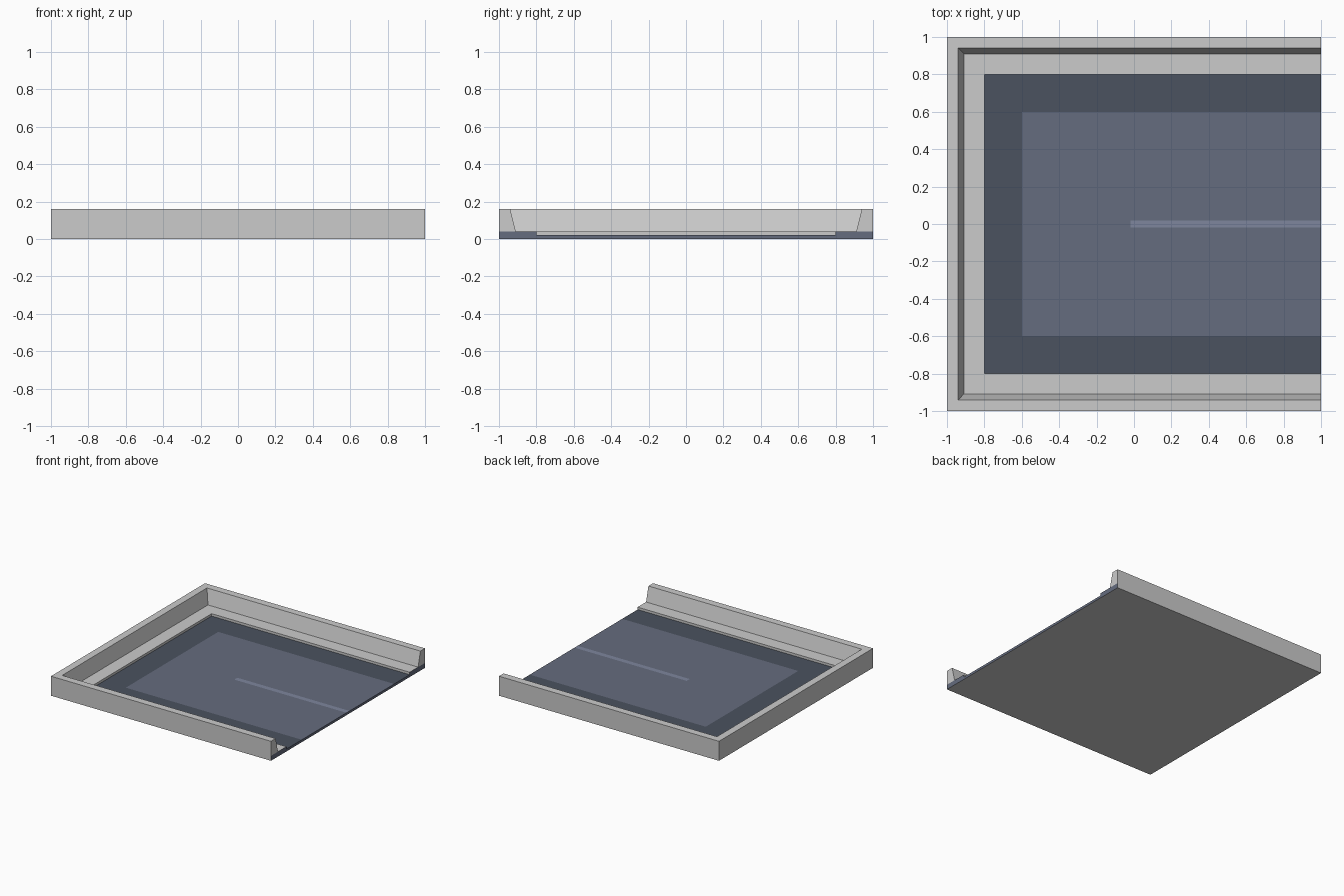
import bpy

if "Cube" in bpy.data.objects:
    bpy.data.objects.remove(bpy.data.objects["Cube"])

# Stepped cross-section: (inset from the outer edge, height)
PROFILE = [(0, 0), (0, 0.16), (0.06, 0.16), (0.09, 0.04), (0.2, 0.04), (0.2, 0.02)]
FLOOR_Z = 0.02


def material(name, rgb):
    mat = bpy.data.materials.new(name)
    mat.diffuse_color = (*rgb, 1)
    mat.use_nodes = True
    mat.node_tree.nodes["Principled BSDF"].inputs["Base Color"].default_value = mat.diffuse_color
    return mat


def build(name, polygons, mat=None):
    verts, faces, index = [], [], {}
    for poly in polygons:
        face = []
        for p in poly:
            key = tuple(round(c, 4) for c in p)
            if key not in index:
                index[key] = len(verts)
                verts.append(key)
            face.append(index[key])
        faces.append(face)
    mesh = bpy.data.meshes.new(name)
    mesh.from_pydata(verts, [], faces)
    mesh.update()
    if mat:
        mesh.materials.append(mat)
    obj = bpy.data.objects.new(name, mesh)
    bpy.context.collection.objects.link(obj)
    return obj


def ring(inset, z):
    """U-shaped path around the three closed sides."""
    r = 1 - inset
    return [(1, -r, z), (-r, -r, z), (-r, r, z), (1, r, z)]


def band(a, b):
    """Faces joining two U-shaped rings."""
    return [(b[i], b[i + 1], a[i + 1], a[i]) for i in range(3)]


def flat(points):
    return [(x, y, FLOOR_Z) for x, y in points]


slate = material("slate_blue", (0.13, 0.15, 0.21))
dark = material("dark_slate", (0.07, 0.085, 0.115))
pale = material("pale_blue", (0.21, 0.24, 0.34))

# Raised surround: walls, ledge, underside and the wall ends
rings = [ring(*p) for p in PROFILE]
surround = [f for a, b in zip(rings, rings[1:]) for f in band(a, b)]
surround.append(rings[0])
wall_end = [(1, 1 - d, z) for d, z in [(0, 0.04)] + PROFILE[1:4]]
surround.append(wall_end)
surround.append([(x, -y, z) for x, y, z in reversed(wall_end)])
build("surround", surround)

# Blue base edge on the open side
half = [(1, 1, 0), (1, 1, 0.04), (1, 0.8, 0.04), (1, 0.8, FLOOR_Z)]
build("open_edge", [half + [(x, -y, z) for x, y, z in reversed(half)]], slate)

# Dark border around the recessed floor
build("floor_border", band(ring(0.2, FLOOR_Z), ring(0.4, FLOOR_Z)), dark)

# Floor panel, notched for the flush stripe
build("floor_panel", [flat([(1, -0.6), (1, -0.02), (-0.02, -0.02), (-0.02, 0.02),
                            (1, 0.02), (1, 0.6), (-0.6, 0.6), (-0.6, -0.6)])[::1]], slate)
build("centre_stripe", [flat([(-0.02, -0.02), (1, -0.02), (1, 0.02), (-0.02, 0.02)])], pale)
